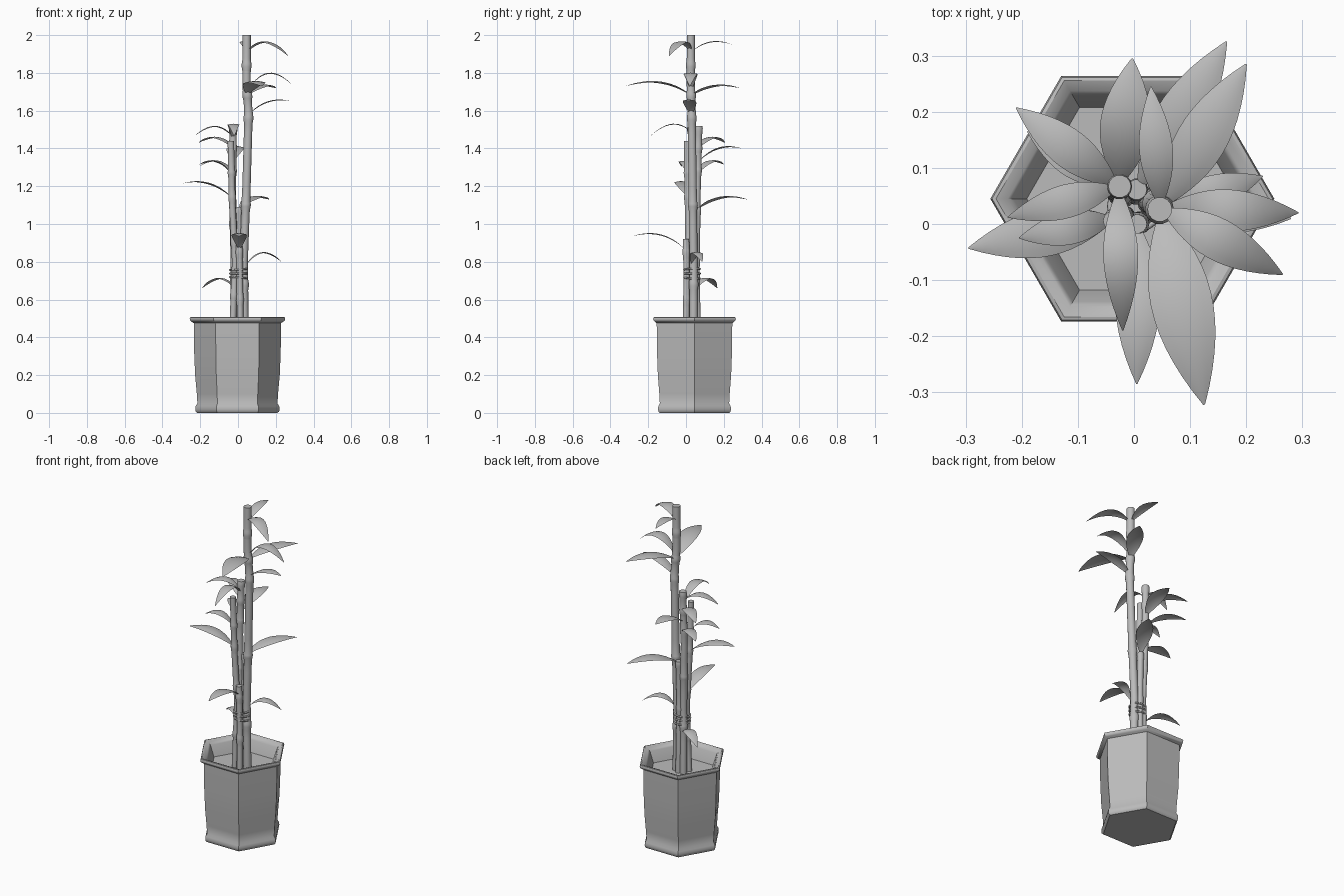
import bpy, bmesh, math
from mathutils import Vector

cube = bpy.data.objects.get("Cube")
if cube:
    bpy.data.objects.remove(cube, do_unlink=True)

gray = bpy.data.materials.new("plain gray")
gray.use_nodes = True
tone = (0.5, 0.5, 0.5, 1)
gray.diffuse_color = tone
gray.node_tree.nodes["Principled BSDF"].inputs["Base Color"].default_value = tone


def finish(name, bm, angle):
    mesh = bpy.data.meshes.new(name)
    bm.to_mesh(mesh)
    bm.free()
    obj = bpy.data.objects.new(name, mesh)
    bpy.context.collection.objects.link(obj)
    mesh.materials.append(gray)
    bpy.ops.object.select_all(action='DESELECT')
    obj.select_set(True)
    bpy.context.view_layer.objects.active = obj
    bpy.ops.object.shade_smooth_by_angle(angle=math.radians(angle))
    return obj


def loft(name, rings, sides, angle):
    """Skin stacked circles given as (x, y, z, radius), capped at both ends."""
    bm = bmesh.new()
    loops = []
    for x, y, z, r in rings:
        loops.append([bm.verts.new((x + r * math.cos(2 * math.pi * i / sides),
                                    y + r * math.sin(2 * math.pi * i / sides), z))
                      for i in range(sides)])
    for a, b in zip(loops, loops[1:]):
        for i in range(sides):
            j = (i + 1) % sides
            bm.faces.new((a[i], a[j], b[j], b[i]))
    bm.faces.new(loops[0][::-1])
    bm.faces.new(loops[-1])
    return finish(name, bm, angle)


# Six-sided pot: foot, walls, rolled rim, inner wall; the last ring closes as soil
pot = [(.212, 0), (.221, .008), (.223, .02), (.221, .036), (.212, .05), (.215, .1),
       (.224, .2), (.229, .32), (.231, .475), (.243, .483), (.251, .49), (.253, .498),
       (.25, .506), (.243, .508), (.222, .5), (.212, .485), (.188, .42)]
loft("pot", [(-.003, .045, z, r) for r, z in pot], 6, 40)


# Canes: gently crooked tubes, swelling at each node
def cane(name, path, radius, nodes):
    pts = [Vector(p) for p in path]
    heights = set()
    for a, b in zip(pts, pts[1:]):
        heights.update(round(a.z + (b.z - a.z) * k / 4, 3) for k in range(5))
    for n in nodes:
        heights.update((n - .03, n - .008, n + .008, n + .02))
    rings = []
    for z in sorted(heights):
        for a, b in zip(pts, pts[1:]):
            if a.z <= z <= b.z:
                p = a.lerp(b, (z - a.z) / (b.z - a.z))
                swell = 1 + .22 * max(math.exp(-((z - n) / .018) ** 2) for n in nodes)
                rings.append((p.x, p.y, z, radius * swell))
                break
    loft(name, rings, 14, 50)


cane("tall_cane", [(.035, .04, .41), (.03, .04, .8), (.045, .035, 1.2), (.056, .03, 1.58),
                   (.045, .025, 1.75), (.046, .026, 2)], .022, [.68, 1.1, 1.56, 1.68, 1.84])
cane("second_cane", [(-.022, .055, .41), (-.02, .05, .8), (-.03, .06, 1.2),
                     (-.025, .068, 1.56)], .019, [.7, 1.0, 1.28, 1.4, 1.5])
cane("third_cane", [(-.03, .012, .41), (-.015, .015, .8), (-.03, .01, 1.1),
                    (-.038, .006, 1.44)], .017, [.62, .9, 1.14, 1.27])
cane("fourth_cane", [(.006, .062, .41), (.004, .055, .8), (.005, .063, 1.17)], .017, [.8, 1.07])
cane("short_cane", [(.012, .0, .41), (.01, .004, .7), (.006, .0, .92)], .017, [.6, .85])

# Cord tied round the bundle
for k, z in enumerate((.715, .738, .76)):
    bpy.ops.mesh.primitive_torus_add(major_segments=24, minor_segments=6, major_radius=.046,
                                     minor_radius=.005, location=(.003, .032, z),
                                     rotation=(.06 * (k - 1), .08 * (1 - k), 0))
    tie = bpy.context.object
    tie.name = "cane_tie"
    tie.scale.y = .92
    tie.data.materials.append(gray)
    bpy.ops.object.shade_smooth()


# Leaves: arching blades, slightly cupped across the width
def leaf(name, base, tip, peak, width, rows=14, cols=6):
    base, tip = Vector(base), Vector(tip)
    mid = base.lerp(tip, .42)
    mid.z = (peak - .16 * base.z - .36 * tip.z) / .48
    flat = Vector((tip.x - base.x, tip.y - base.y, 0)).normalized()
    side = Vector((-flat.y, flat.x, 0))
    bm = bmesh.new()
    grid = []
    for r in range(rows + 1):
        t = r / rows
        p = base * (1 - t) ** 2 + mid * 2 * t * (1 - t) + tip * t * t
        half = width / 2 * max(.03, math.sin(math.pi * t ** 1.05) ** .85)
        row = []
        for c in range(cols + 1):
            s = 2 * c / cols - 1
            row.append(bm.verts.new(p + side * half * s - Vector((0, 0, .16 * half * s * s))))
        grid.append(row)
    for a, b in zip(grid, grid[1:]):
        for c in range(cols):
            bm.faces.new((a[c], b[c], b[c + 1], a[c + 1]))
    bmesh.ops.recalc_face_normals(bm, faces=bm.faces)
    if sum(f.normal.z for f in bm.faces) < 0:
        bmesh.ops.reverse_faces(bm, faces=bm.faces)
    finish(name, bm, 60)


canes = {"tall": (.048, .028), "second": (-.027, .066), "third": (-.033, .01),
         "fourth": (.006, .062), "short": (.008, .0)}
# cane, base height, tip, peak height, width
leaves = [
    ("tall", 1.91, (.265, -.09, 1.89), 1.962, .075),
    ("tall", 1.91, (.03, .245, 1.95), 1.968, .06),
    ("tall", 1.68, (.125, -.322, 1.73), 1.757, .11),
    ("tall", 1.7, (.293, .02, 1.73), 1.8, .075),
    ("tall", 1.68, (.2, .285, 1.72), 1.738, .09),
    ("tall", 1.57, (.28, .01, 1.65), 1.655, .07),
    ("tall", .79, (.23, .085, .8), .85, .06),
    ("fourth", 1.08, (.165, .325, 1.13), 1.148, .09),
    ("second", 1.33, (-.003, .295, 1.4), 1.41, .09),
    ("second", 1.4, (-.21, .207, 1.43), 1.462, .07),
    ("second", 1.27, (-.205, .2, 1.315), 1.338, .065),
    ("second", 1.44, (-.02, -.19, 1.465), 1.53, .062),
    ("second", 1.46, (-.225, .012, 1.47), 1.518, .06),
    ("third", 1.26, (-.205, -.025, 1.305), 1.335, .06),
    ("third", 1.14, (-.295, -.043, 1.215), 1.224, .085),
    ("short", .86, (.005, -.285, .935), .95, .08),
    ("second", .67, (-.19, .165, .66), .712, .065),
]
for where, z, tip, peak, width in leaves:
    leaf("leaf_on_" + where + "_cane", canes[where] + (z,), tip, peak, width)
